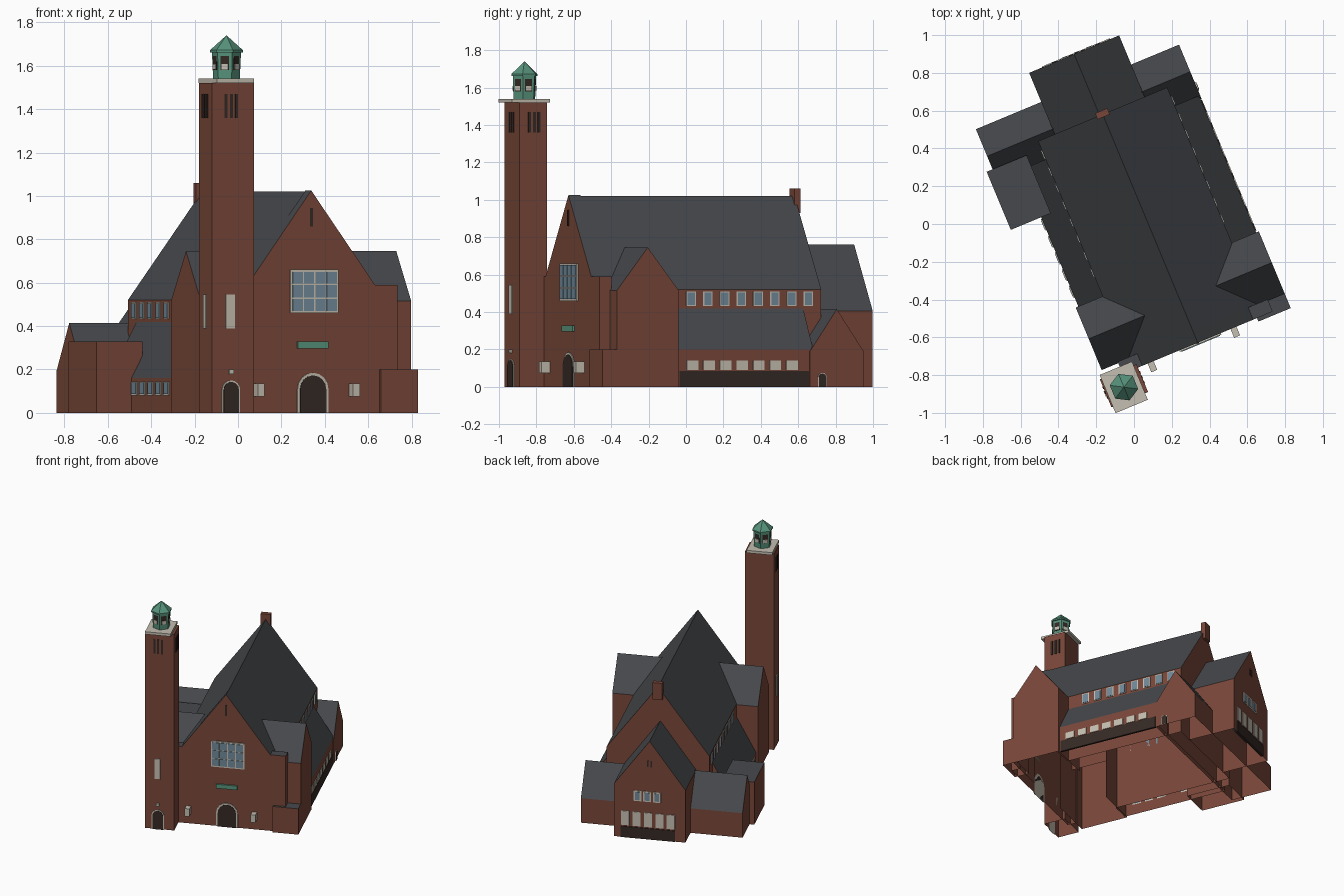
import bpy, bmesh, math
from mathutils import Matrix, Vector

if "Cube" in bpy.data.objects:
    bpy.data.objects.remove(bpy.data.objects["Cube"])

TURN = math.radians(22.6)      # the whole building is turned in plan
MID = 0.07                     # u of the nave ridge


def mat(name, r, g, b):
    m = bpy.data.materials.new(name)
    m.diffuse_color = (r, g, b, 1)
    m.use_nodes = True
    m.node_tree.nodes["Principled BSDF"].inputs["Base Color"].default_value = m.diffuse_color
    return m


BRICK = mat("brick", 0.19, 0.062, 0.04)
SLATE = mat("slate", 0.062, 0.066, 0.073)
PALE = mat("pale_stone", 0.56, 0.52, 0.44)
GLASS = mat("glass", 0.16, 0.25, 0.32)
DARK = mat("dark_wood", 0.035, 0.022, 0.018)
COPPER = mat("copper", 0.095, 0.29, 0.2)


def finish(name, bm, mats, roof=False):
    bmesh.ops.recalc_face_normals(bm, faces=bm.faces)
    if roof:
        for f in bm.faces:
            f.normal_update()
            f.material_index = int(abs(f.normal.z) > 0.3)
    me = bpy.data.meshes.new(name)
    bm.to_mesh(me)
    bm.free()
    for m in mats:
        me.materials.append(m)
    ob = bpy.data.objects.new(name, me)
    ob.rotation_euler.z = TURN
    bpy.context.collection.objects.link(ob)
    return ob


def shell(name, pts, a, b, along="v", caps=(1, 1), mats=(BRICK, SLATE), roof=True):
    """Open profile (horizontal, z) swept from a to b; no floor face."""
    bm = bmesh.new()
    rings = []
    for t in (a, b):
        rings.append([bm.verts.new((h, t, z) if along == "v" else (t, h, z)) for h, z in pts])
    for i in range(len(pts) - 1):
        bm.faces.new((rings[0][i], rings[0][i + 1], rings[1][i + 1], rings[1][i]))
    for ring, cap in zip(rings, caps):
        if cap:
            bm.faces.new(ring)
    return finish(name, bm, mats, roof)


def box(name, u, v, z, m):
    """Box from three (low, high) ranges."""
    bm = bmesh.new()
    bmesh.ops.create_cube(bm, size=1)
    for p in bm.verts:
        p.co = Vector([r[0] if c < 0 else r[1] for c, r in zip(p.co, (u, v, z))])
    return finish(name, bm, [m])


def block(name, u, v, top, roof=True):
    return shell(name, [(u[0], 0), (u[0], top), (u[1], top), (u[1], 0)], *v, roof=roof)


def gable(name, c, half, eave, ridge, a, b, along, caps=(1, 1)):
    pts = [(c - half, 0), (c - half, eave), (c, ridge), (c + half, eave), (c + half, 0)]
    return shell(name, pts, a, b, along, caps)


def arch(name, c, w, h, wall, out, m, along="v"):
    """Round-headed panel standing out from a wall."""
    r = w / 2
    pts = [(c - r, 0)] + [(c - r * math.cos(math.pi * i / 8), h - r + r * math.sin(math.pi * i / 8))
                          for i in range(9)] + [(c + r, 0)]
    return shell(name, pts, wall, wall + out, along, mats=(m,), roof=False)


def doorway(name, c, w, h, wall, sign, along="v"):
    arch(name + "_surround", c, w, h, wall, sign * 0.005, PALE, along)
    arch(name, c, w * 0.84, h - w * 0.08, wall, sign * 0.008, DARK, along)


# nave: upper walls, steep roof, back gable
shell("nave", [(-0.30, 0.40), (-0.30, 0.52), (MID, 1.02), (0.44, 0.52), (0.44, 0.40)],
      -0.70, 0.60, caps=(0, 1))
block("nave_back_wall", (-0.30, 0.44), (0.50, 0.60), 0.41, False)
box("ridge_chimney", (MID - 0.035, MID + 0.035), (0.585, 0.62), (0.93, 1.06), BRICK)

# front facade with square shoulders
shell("facade", [(-0.36, 0), (-0.36, 0.59), (-0.248, 0.59), (MID, 1.025), (0.388, 0.59),
                 (0.50, 0.59), (0.50, 0)], -0.71, -0.64, caps=(1, 0))

# aisles, side gables and rows of windows on both sides
for s, side, edge, eave in ((1, "right", 0.58, 0.20), (-1, "left", -0.44, 0.16)):
    inner = MID + s * 0.37
    shell(side + "_aisle", [(inner, 0), (inner, 0.42), (edge, eave), (edge, 0)], -0.30, 0.495)
    gable(side + "_side_gable", -0.469, 0.179, 0.515, 0.745,
          MID + s * 0.20, MID + s * 0.525, "u", (0, 1))
    for i in range(8):
        v = -0.155 + i * 0.097
        u = sorted((inner, inner + s * 0.004))
        box(f"{side}_clerestory_frame_{i}", u, (v - 0.027, v + 0.027), (0.432, 0.51), PALE)
        u = sorted((inner, inner + s * 0.007))
        box(f"{side}_clerestory_glass_{i}", u, (v - 0.021, v + 0.021), (0.437, 0.504), GLASS)
    for i in range(7):
        v = -0.205 + i * 0.096
        z = (0.09, 0.14) if s > 0 else (0.08, 0.145)
        box(f"{side}_aisle_window_{i}", sorted((edge, edge + s * 0.005)), (v - 0.033, v + 0.033), z, PALE)
        if s < 0:
            box(f"left_aisle_glass_{i}", (edge - 0.008, edge), (v - 0.025, v + 0.025), (0.086, 0.139), GLASS)
box("right_aisle_plinth", (0.57, 0.585), (-0.28, 0.47), (0, 0.085), DARK)

# low porch at the front right, flat-roofed annexe on the left
block("right_porch", (0.41, 0.595), (-0.73, -0.62), 0.20)
block("left_annexe", (-0.614, -0.385), (0.222, 0.555), 0.33)

# cross wing and back gable
gable("cross_wing", 0.63, 0.155, 0.19, 0.415, -0.58, 0.585, "u")
gable("back_gable", 0.053, 0.258, 0.405, 0.76, 0.595, 0.952, "v", (0, 1))
box("back_plinth", (-0.13, 0.26), (0.94, 0.957), (0, 0.085), DARK)
for i in range(5):
    u = -0.10 + i * 0.082
    box(f"back_window_{i}", (u - 0.029, u + 0.029), (0.945, 0.957), (0.095, 0.205), PALE)
for i in range(3):
    u = 0.0 + i * 0.07
    box(f"back_upper_frame_{i}", (u - 0.028, u + 0.028), (0.945, 0.956), (0.29, 0.37), PALE)
    box(f"back_upper_glass_{i}", (u - 0.017, u + 0.017), (0.945, 0.959), (0.30, 0.36), GLASS)
for u in (0.04, 0.066):
    box("back_slit", (u - 0.006, u + 0.006), (0.945, 0.955), (0.56, 0.61), DARK)
doorway("wing_door", 0.545, 0.05, 0.075, 0.585, 1, "u")

# facade details
F = -0.71
doorway("main_door", 0.077, 0.155, 0.185, F, -1)
box("door_panel", (0.0, 0.152), (F - 0.012, F), (0.297, 0.328), COPPER)
box("great_window_frame", (-0.036, 0.203), (F - 0.008, F), (0.46, 0.66), PALE)
for i in range(4):
    u = -0.027 + i * 0.057
    for z in ((0.47, 0.525), (0.531, 0.59), (0.596, 0.65)):
        box(f"great_window_pane_{i}", (u, u + 0.05), (F - 0.012, F), z, GLASS)
box("facade_slit", (MID - 0.007, MID + 0.007), (F - 0.004, F), (0.86, 0.945), DARK)
for u in (-0.20, 0.275):
    box("wall_lamp", (u - 0.017, u + 0.017), (F - 0.05, F), (0.075, 0.135), PALE)

# tower with stone cap
TU, TV = (-0.483, -0.273), (-0.85, -0.69)
block("tower", TU, TV, 1.52, False)
box("tower_cap", (-0.475, -0.29), (-0.887, -0.668), (1.52, 1.54), PALE)
doorway("tower_door", -0.39, 0.09, 0.15, TV[0], -1)
box("tower_door_lamp", (-0.40, -0.38), (TV[0] - 0.012, TV[0]), (0.18, 0.20), PALE)
box("tower_window", (-0.415, -0.372), (TV[0] - 0.006, TV[0]), (0.39, 0.545), PALE)
box("tower_side_window", (TU[0] - 0.006, TU[0]), (-0.785, -0.755), (0.39, 0.545), PALE)
for i in (-1, 0, 1):
    u, v = -0.388 + i * 0.027, -0.765 + i * 0.028
    box("tower_slit", (u - 0.007, u + 0.007), (TV[0] - 0.003, TV[0]), (1.36, 1.47), DARK)
    for x in (TU[0] - 0.003, TU[1]):
        box("tower_side_slit", (x, x + 0.003), (v - 0.008, v + 0.008), (1.36, 1.47), DARK)

# six-sided copper lantern with openings
CU, CV = -0.381, -0.777


def hexagon(name, r1, r2, z0, z1):
    bm = bmesh.new()
    bmesh.ops.create_cone(bm, cap_ends=True, segments=6, radius1=r1, radius2=r2, depth=z1 - z0,
                          matrix=Matrix.Translation((CU, CV, (z0 + z1) / 2)))
    bmesh.ops.remove_doubles(bm, verts=bm.verts, dist=0.0005)
    finish(name, bm, [COPPER])


hexagon("lantern_body", 0.062, 0.068, 1.54, 1.67)
hexagon("lantern_eave", 0.076, 0.076, 1.662, 1.672)
hexagon("lantern_roof", 0.076, 0.0, 1.672, 1.74)
for i in range(6):
    for name, w, z0, z1, d, m in (("lantern_opening", 0.040, 1.58, 1.645, 0.116, DARK),
                                  ("lantern_sill", 0.032, 1.583, 1.608, 0.124, PALE)):
        bm = bmesh.new()
        bmesh.ops.create_cube(bm, size=1)
        bmesh.ops.scale(bm, vec=(d, w, z1 - z0), verts=bm.verts)
        bm.transform(Matrix.Translation((CU, CV, (z0 + z1) / 2)) @
                     Matrix.Rotation(math.pi * (i % 3) / 3, 4, "Z"))
        if i < 3:
            finish(f"{name}_{i}", bm, [m])
        else:
            bm.free()
